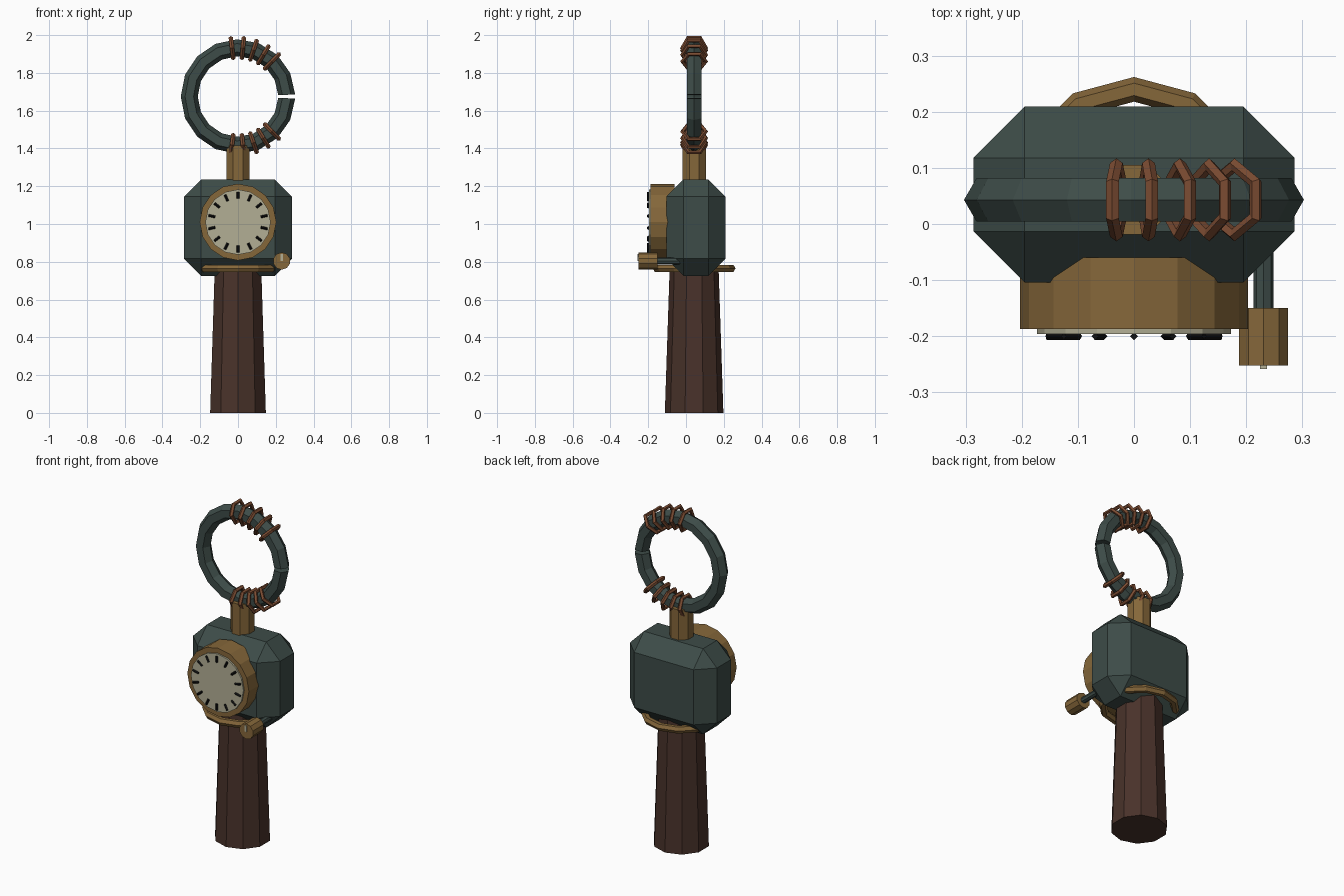
import bpy, bmesh, math
from mathutils import Vector, Matrix

if "Cube" in bpy.data.objects:
    bpy.data.objects.remove(bpy.data.objects["Cube"])

X, Y, Z = Vector((1, 0, 0)), Vector((0, 1, 0)), Vector((0, 0, 1))
YC = 0.043  # depth of the main axis


def mat(name, rgb):
    m = bpy.data.materials.new(name)
    m.diffuse_color = (*rgb, 1)
    m.use_nodes = True
    m.node_tree.nodes["Principled BSDF"].inputs["Base Color"].default_value = m.diffuse_color
    return m


GREEN = mat("dark green metal", (0.047, 0.072, 0.065))
BRASS = mat("brass", (0.235, 0.135, 0.042))
WOOD = mat("dark wood", (0.066, 0.032, 0.023))
COPPER = mat("copper", (0.2, 0.072, 0.032))
CREAM = mat("cream", (0.45, 0.43, 0.30))
BLACK = mat("black", (0.005, 0.005, 0.005))


def finish(bm, name, material):
    bmesh.ops.recalc_face_normals(bm, faces=bm.faces)
    me = bpy.data.meshes.new(name)
    bm.to_mesh(me)
    bm.free()
    me.materials.append(material)
    ob = bpy.data.objects.new(name, me)
    bpy.context.collection.objects.link(ob)
    return ob


def tube(name, material, c, u, v, R, r, segs, sides, a0=0.0, a1=360.0):
    """Round bar bent along an arc in the u-v plane; closed when it spans 360."""
    bm = bmesh.new()
    w = u.cross(v)
    closed = a1 - a0 >= 360
    rings = []
    for i in range(segs if closed else segs + 1):
        a = math.radians(a0 + (a1 - a0) * i / segs)
        d = u * math.cos(a) + v * math.sin(a)
        ring = []
        for j in range(sides):
            b = math.tau * j / sides
            ring.append(bm.verts.new(c + d * (R + r * math.cos(b)) + w * r * math.sin(b)))
        rings.append(ring)
    for i in range(segs):
        p, q = rings[i], rings[(i + 1) % len(rings)]
        for j in range(sides):
            k = (j + 1) % sides
            bm.faces.new((p[j], p[k], q[k], q[j]))
    if not closed:
        bm.faces.new(rings[0])
        bm.faces.new(rings[-1])
    return finish(bm, name, material)


def rod(name, material, p0, p1, r0, r1, sides, turn=0.0):
    """Cylinder or cone from p0 to p1."""
    p0, p1 = Vector(p0), Vector(p1)
    d = p1 - p0
    m = (Matrix.Translation((p0 + p1) / 2) @ Z.rotation_difference(d).to_matrix().to_4x4()
         @ Matrix.Rotation(math.radians(turn), 4, 'Z'))
    bm = bmesh.new()
    bmesh.ops.create_cone(bm, cap_ends=True, segments=sides, radius1=r0, radius2=r1,
                          depth=d.length, matrix=m)
    # put a vertex on the +y axis for upright rods
    return finish(bm, name, material)


def box(name, material, lo, hi, bevel=0.0):
    lo, hi = Vector(lo), Vector(hi)
    bm = bmesh.new()
    bmesh.ops.create_cube(bm, size=1, matrix=Matrix.Translation((lo + hi) / 2)
                          @ Matrix.Diagonal((*(hi - lo), 1)))
    if bevel:
        bmesh.ops.bevel(bm, geom=bm.edges[:], offset=bevel, segments=1, affect='EDGES')
    return finish(bm, name, material)


# Grip, collar, body and stem
rod("handle", WOOD, (0, YC, 0), (0, YC, 0.78), 0.155, 0.129, 10)
tube("collar", BRASS, Vector((0, YC, 0.765)), X, Y, 0.197, 0.022, 12, 6)
box("body", GREEN, (-0.286, -0.104, 0.726), (0.286, 0.209, 1.236), 0.091)
rod("stem", BRASS, (0, YC, 1.2), (0, YC, 1.415), 0.067, 0.067, 8, 22.5)

# Split ring with copper windings near the top and bottom
RC = Vector((0, YC, 1.675))
tube("split_ring", GREEN, RC, X, Z, 0.258, 0.045, 16, 6, 2, 358)
for sign, side in ((1, "upper"), (-1, "lower")):
    for i in range(5):
        a = math.radians(sign * (97 - 12.75 * i))
        radial = X * math.cos(a) + Z * math.sin(a)
        tube(f"{side}_winding_{i + 1}", COPPER, RC + radial * 0.258, Y, radial,
             0.062, 0.012, 6, 5)

# Gauge: bezel, face and tick marks
GZ = 1.01
rod("gauge_bezel", BRASS, (0, -0.06, GZ), (0, -0.187, GZ), 0.203, 0.203, 16)
rod("gauge_face", CREAM, (0, -0.187, GZ), (0, -0.196, GZ), 0.173, 0.173, 16)
for i in range(14):
    a = math.tau * i / 14
    d = X * math.sin(a) + Z * math.cos(a)
    c = Vector((0, -0.2, GZ))
    rod(f"gauge_tick_{i + 1}", BLACK, c + d * 0.124, c + d * 0.16, 0.007, 0.007, 4)

# Side knob with its shaft and pointer
KX, KZ = 0.231, 0.804
rod("knob_shaft", GREEN, (KX, 0, KZ), (KX, -0.16, KZ), 0.018, 0.018, 8)
rod("knob", BRASS, (KX, -0.15, KZ), (KX, -0.252, KZ), 0.046, 0.046, 10)
box("knob_pointer", CREAM, (KX - 0.006, -0.258, KZ), (KX + 0.006, -0.251, KZ + 0.036))
